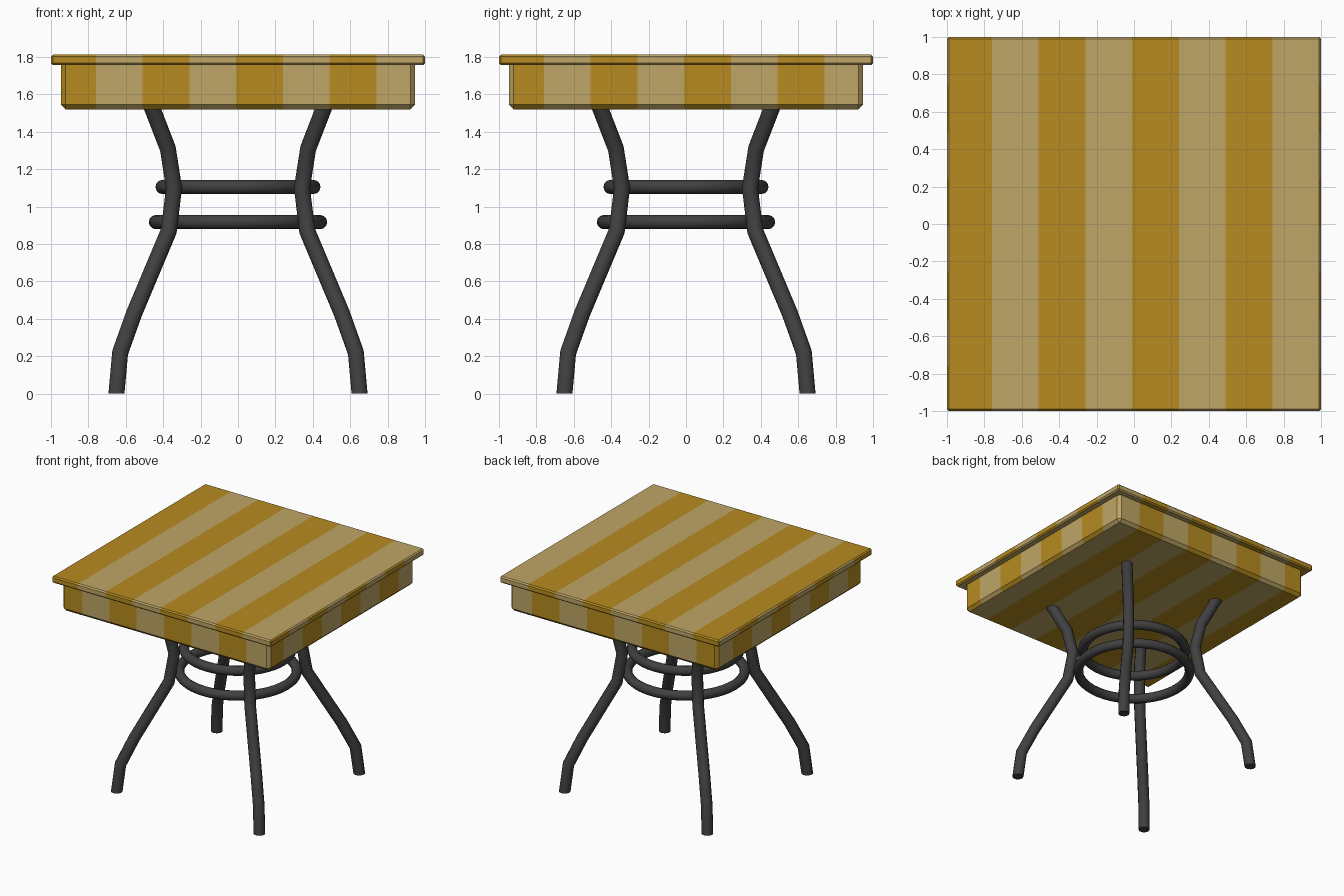
import bpy, bmesh, math
from mathutils import Matrix, Vector

if "Cube" in bpy.data.objects:
    bpy.data.objects.remove(bpy.data.objects["Cube"])


def material(name, rgb):
    m = bpy.data.materials.new(name)
    m.diffuse_color = (*rgb, 1)
    m.use_nodes = True
    m.node_tree.nodes["Principled BSDF"].inputs["Base Color"].default_value = m.diffuse_color
    return m


gold = material("dark gold wood", (0.47, 0.26, 0.0145))
tan = material("pale tan wood", (0.52, 0.38, 0.133))
grey = material("dark grey metal", (0.051, 0.051, 0.051))


def finish(bm, name, mats):
    bmesh.ops.recalc_face_normals(bm, faces=bm.faces)
    me = bpy.data.meshes.new(name)
    bm.to_mesh(me)
    bm.free()
    ob = bpy.data.objects.new(name, me)
    bpy.context.collection.objects.link(ob)
    for m in mats:
        me.materials.append(m)
    return ob


def striped_box(name, half, z0, z1, bevel, bevel_top):
    """Chamfered slab with quarter-unit stripes cut into its faces."""
    bm = bmesh.new()
    bmesh.ops.create_cube(bm, size=1, matrix=Matrix.Translation((0, 0, (z0 + z1) / 2))
                          @ Matrix.Diagonal((2 * half, 2 * half, z1 - z0, 1)))
    edges = [e for e in bm.edges
             if bevel_top or min(v.co.z for v in e.verts) < z1 - 0.001]
    bmesh.ops.bevel(bm, geom=edges, offset=bevel, segments=1, affect='EDGES')
    for axis in ((1, 0, 0), (0, 1, 0)):
        for k in range(-3, 4):
            co = Vector(axis) * (0.25 * k - 0.01)
            bmesh.ops.bisect_plane(bm, geom=bm.verts[:] + bm.edges[:] + bm.faces[:],
                                   plane_co=co, plane_no=axis)
    bm.normal_update()
    for f in bm.faces:
        c, n = f.calc_center_median(), f.normal
        # side faces are striped along y, all others along x
        s = c.y if abs(n.x) > 0.6 and abs(n.x) > abs(n.y) else c.x
        f.material_index = math.floor((s + 1.01) / 0.25) % 2
    return finish(bm, name, (gold, tan))


# Table top and apron
striped_box("table_top", 1.0, 1.757, 1.812, 0.01, True)
striped_box("apron", 0.947, 1.52, 1.757, 0.025, False)


def smooth(ob):
    bpy.ops.object.select_all(action='DESELECT')
    bpy.context.view_layer.objects.active = ob
    ob.select_set(True)
    bpy.ops.object.shade_smooth_by_angle(angle=math.radians(35))


# Bent tubular leg: offset along the diagonal and height
PATH = [Vector((x * math.sqrt(2), z)) for x, z in
        ((0.65, 0), (0.63, 0.22), (0.555, 0.43), (0.37, 0.87),
         (0.342, 1.1), (0.375, 1.31), (0.468, 1.55))]


def leg(name, angle, r=0.044, sides=12):
    bm = bmesh.new()
    rings = []
    for i, p in enumerate(PATH):
        a = (p - PATH[max(i - 1, 0)]).normalized() if i else None
        b = (PATH[i + 1] - p).normalized() if i < len(PATH) - 1 else None
        if a and b:                       # mitred joint
            t = (a + b).normalized()
            v = Vector((t.y, -t.x)) / t.dot(a)
        else:                             # ends cut level
            v = Vector((1, 0)) / abs((a or b).y)
        ring = []
        for k in range(sides):
            q = 2 * math.pi * k / sides
            d = p + v * r * math.cos(q)
            ring.append(bm.verts.new((d.x, r * math.sin(q), d.y)))
        rings.append(ring)
    for r0, r1 in zip(rings, rings[1:]):
        for k in range(sides):
            j = (k + 1) % sides
            bm.faces.new((r0[k], r0[j], r1[j], r1[k]))
    bm.faces.new(rings[0])
    bm.faces.new(rings[-1])
    bm.transform(Matrix.Rotation(angle, 4, 'Z'))
    smooth(finish(bm, name, (grey,)))


for i, n in enumerate(("back_right", "back_left", "front_left", "front_right")):
    leg(n + "_leg", math.radians(45 + 90 * i))

# Two brace rings between the legs
for name, radius, z in (("upper_ring", 0.403, 1.105), ("lower_ring", 0.439, 0.917)):
    bpy.ops.mesh.primitive_torus_add(major_radius=radius, minor_radius=0.038,
                                     major_segments=48, minor_segments=12,
                                     location=(0, 0, z))
    ring = bpy.context.object
    ring.name = name
    ring.data.materials.append(grey)
    smooth(ring)
